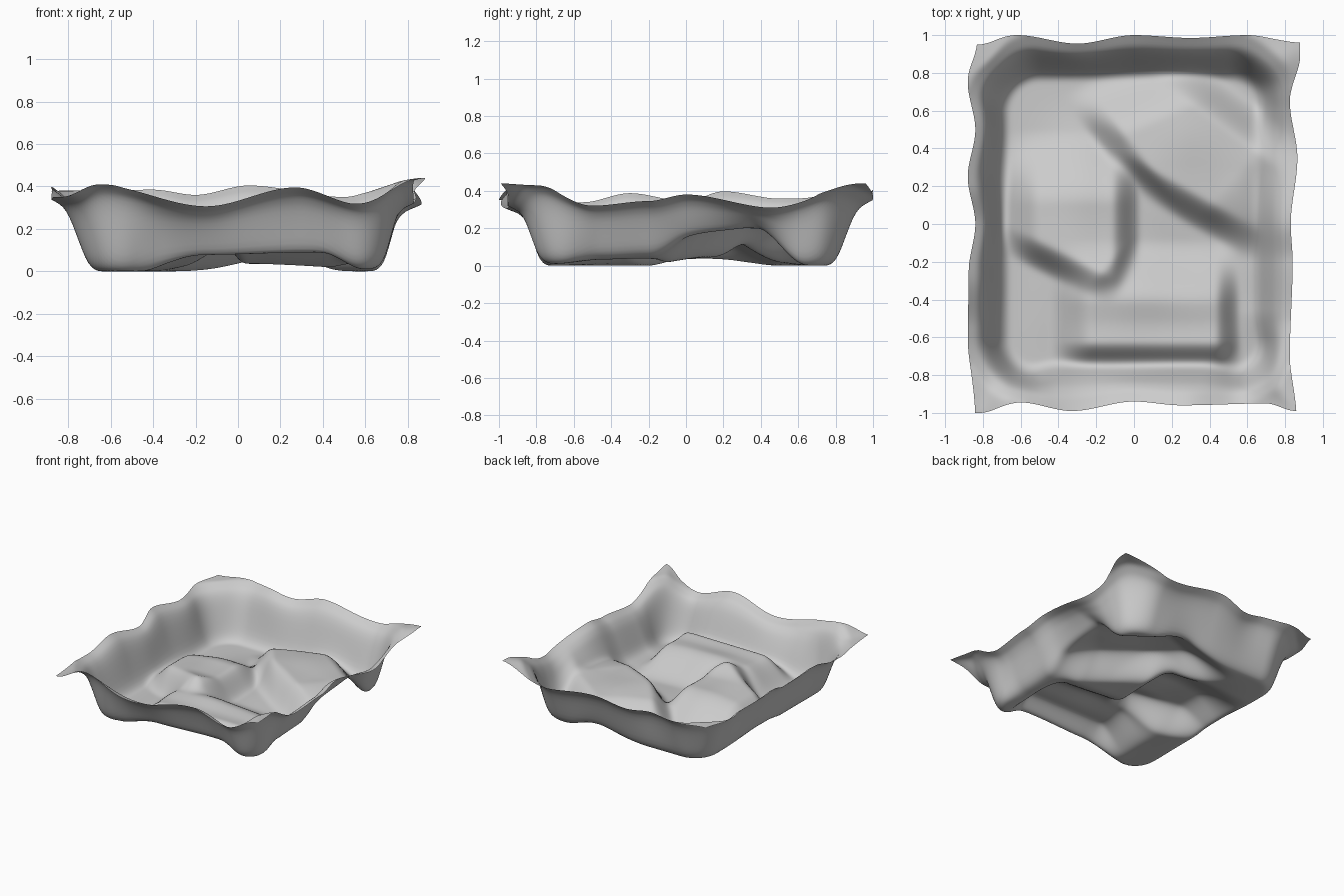
import bpy, bmesh, math

if "Cube" in bpy.data.objects:
    bpy.data.objects.remove(bpy.data.objects["Cube"])


def smooth(t):
    t = max(0.0, min(1.0, t))
    return t * t * (3 - 2 * t)


def curve(pts, x):
    """Smooth interpolation through (position, value) pairs."""
    if x <= pts[0][0]:
        return pts[0][1]
    for (a, va), (b, vb) in zip(pts, pts[1:]):
        if x <= b:
            return va + (vb - va) * smooth((x - a) / (b - a))
    return pts[-1][1]


# Wall section: distance outside the floor edge -> share of the rim height
WALL = [(-0.02, 0), (0.0, 0.025), (0.03, 0.12), (0.065, 0.42), (0.1, 0.73), (0.13, 0.88), (0.2, 1)]

# Rim height along each side
RIM_F = [(-0.86, .35), (-.65, .41), (-.15, .31), (.27, .40), (.57, .32), (.87, .44)]
RIM_B = [(-0.86, .38), (-.4, .39), (-.2, .365), (.05, .41), (.5, .355), (.87, .44)]
RIM_R = [(-.98, .44), (-.8, .43), (-.5, .33), (-.2, .355), (0, .39), (.45, .32), (.95, .44)]
RIM_L = [(-.98, .35), (-.55, .35), (-.3, .40), (0, .355), (.2, .41), (.5, .37), (.97, .38)]

# Wavy outline of each side, as seen from above
OUT_F = [(-.84, -1), (-.6, -.945), (-.33, -.99), (0, -.94), (.25, -.96), (.7, -.95), (.86, -.99)]
OUT_B = [(-.86, .95), (-.62, 1), (-.3, .955), (0, 1), (.3, .985), (.6, 1), (.87, .96)]
OUT_R = [(-1, .86), (-.7, .825), (-.2, .84), (0, .83), (.35, .865), (.65, .825), (.9, .88)]
OUT_L = [(-1, -.84), (-.6, -.88), (-.25, -.875), (0, -.84), (.25, -.88), (.5, -.84), (.75, -.88), (1, -.83)]

# Height of the foot of the front and right walls
FOOT_F = [(-.45, 0), (-.15, .05), (.4, .06), (.6, .01)]
FOOT_R = [(-.72, 0), (-.45, .04), (-.2, .05), (0, .08), (.3, .02), (.55, 0)]

# Floor mounds: height, then edges as (normal x, normal y, offset, slope width)
MOUNDS = [
    (.165, [(-1, 0, -.04, .16), (.43, .9, -.45, .16), (-.75, .66, -.2, .17), (0, -1, -.5, .4), (1, 0, -.74, .25)]),
    (.19, [(.8, .6, .08, .18), (.49, .87, .13, .18), (.4, -.9, -.78, .35), (-.6, -.8, -.9, .22), (-1, .9, -.9, .6)]),
    (.15, [(-1, 0, -.57, .14), (0, 1, -.77, .15), (1, 0, -.46, .25), (0, -1, .08, .35)]),
]


def floor_height(x, y):
    keep = 1.0
    for h, edges in MOUNDS:
        m = 1.0
        for nx, ny, off, w in edges:
            m *= smooth((nx * x + ny * y - off) / w)
        keep *= 1 - m * h / 0.5
    keep *= 1 - curve(FOOT_F, x) * smooth((-0.5 - y) / 0.25) / 0.5
    keep *= 1 - curve(FOOT_R, y) * smooth((x - 0.42) / 0.22) / 0.5
    z = 0.5 * (1 - keep)
    # gentle rise of the middle and soft ripples
    mid = smooth((0.62 - abs(x)) / 0.4) * smooth((0.72 - abs(y)) / 0.4)
    ripple = math.sin(9 * x + 5 * y) * math.sin(7 * y - 4 * x + 1)
    return z + mid * (0.035 + 0.01 * ripple)


def wall_distance(x, y, r=0.18):
    # the middles of the right and front walls lean further in
    if x > 0:
        x += 0.045 * smooth((x - .4) / .25) * smooth((.86 - x) / .2) * smooth((.75 - abs(y)) / .3)
    if y < 0:
        y -= 0.045 * smooth((-y - .5) / .25) * smooth((.97 + y) / .2) * smooth((.65 - abs(x)) / .3)
    qx, qy = abs(x) - 0.68 + r, abs(y) - 0.78 + r
    return math.hypot(max(qx, 0), max(qy, 0)) + min(max(qx, qy), 0) - r


def wall_share(d):
    for (a, va), (b, vb) in zip(WALL, WALL[1:]):
        if d <= b:
            return va + (vb - va) * max(0, (d - a) / (b - a))
    return 1.0


def rim_height(x, y):
    sides = [(0.98 + y, curve(RIM_F, x)), (0.98 - y, curve(RIM_B, x)),
             (0.87 - x, curve(RIM_R, y)), (0.87 + x, curve(RIM_L, y))]
    ws = [1 / (max(d, 0) + 0.02) ** 3 for d, _ in sides]
    return sum(w * h for w, (_, h) in zip(ws, sides)) / sum(ws)


# Draped sheet: dense grid raised into a tray with a wavy rim
NX, NY = 130, 148
bm = bmesh.new()
rows = []
for j in range(NY + 1):
    y = (j / NY * 2 - 1) * 0.972
    row = []
    for i in range(NX + 1):
        x = (i / NX * 2 - 1) * 0.862
        p = wall_share(wall_distance(x, y))
        z = floor_height(x, y) * (1 - p) + rim_height(x, y) * p
        # pull the outer band to the wavy outline
        ex = curve(OUT_R, y) - 0.862 if x > 0 else curve(OUT_L, y) + 0.862
        ey = curve(OUT_B, x) - 0.972 if y > 0 else curve(OUT_F, x) + 0.972
        wx = smooth((abs(x) - 0.66) / 0.2)
        wy = smooth((abs(y) - 0.77) / 0.2)
        row.append(bm.verts.new((x + ex * wx, y + ey * wy, z)))
    rows.append(row)
for a, b in zip(rows, rows[1:]):
    for i in range(NX):
        bm.faces.new((a[i], a[i + 1], b[i + 1], b[i]))

# Soften creases, then rest the sheet on the ground
for _ in range(4):
    inner = [v for v in bm.verts if not v.is_boundary]
    bmesh.ops.smooth_vert(bm, verts=inner, factor=0.5, use_axis_x=True, use_axis_y=True, use_axis_z=True)
low = min(v.co.z for v in bm.verts)
bmesh.ops.translate(bm, verts=bm.verts[:], vec=(0, 0, -low))

mesh = bpy.data.meshes.new("draped_tray")
bm.to_mesh(mesh)
bm.free()
mesh.shade_smooth()
tray = bpy.data.objects.new("draped_tray", mesh)
bpy.context.collection.objects.link(tray)
